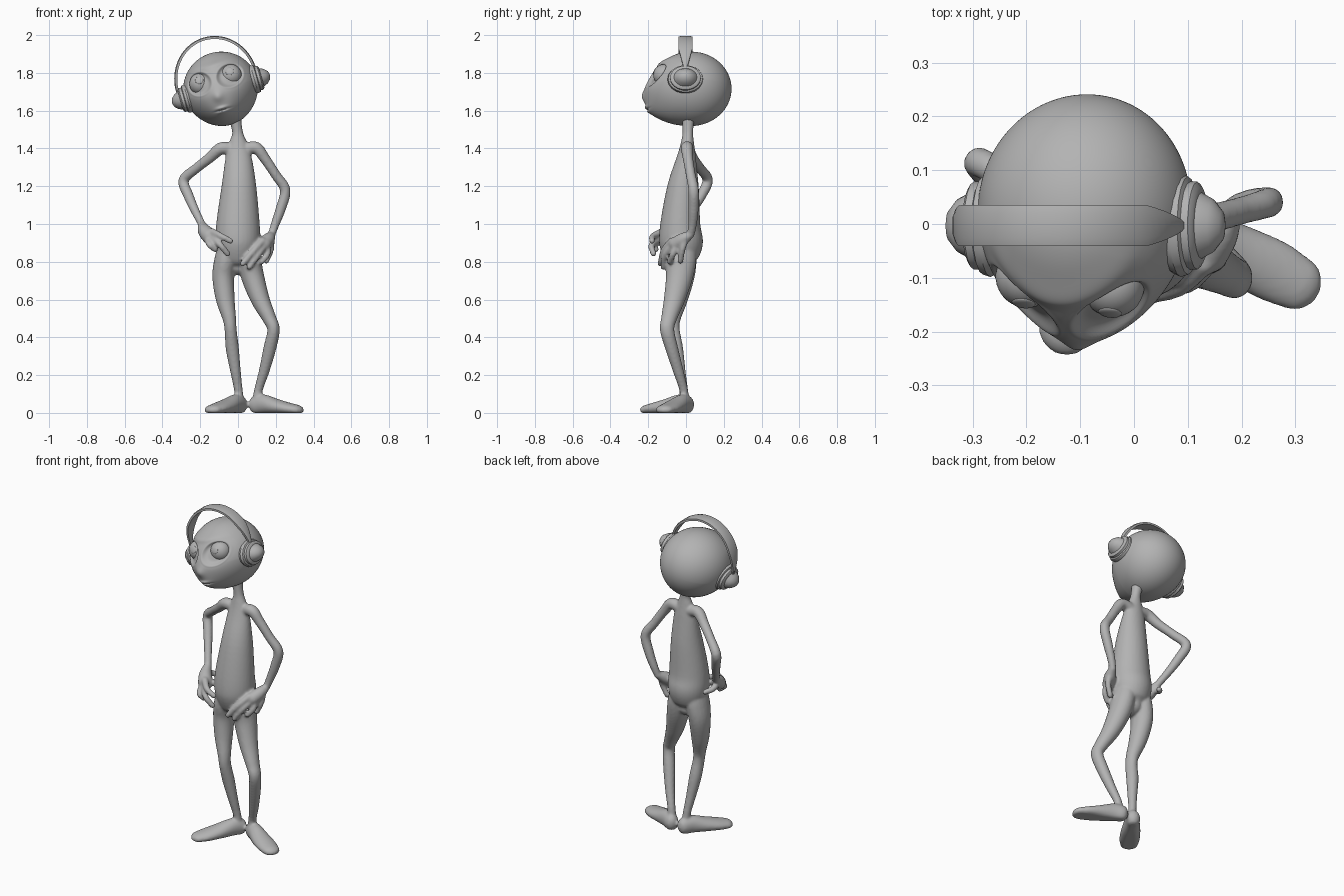
import bpy, bmesh
from math import sin, cos, pi, radians, exp
from mathutils import Vector, Matrix

cube = bpy.data.objects.get("Cube")
if cube:
    bpy.data.objects.remove(cube)

# One plain grey for everything
grey = bpy.data.materials.new("plain_grey")
grey.use_nodes = True
grey.diffuse_color = (0.45, 0.45, 0.45, 1)
grey.node_tree.nodes["Principled BSDF"].inputs["Base Color"].default_value = (0.45, 0.45, 0.45, 1)


def make_object(name, bm, matrix=Matrix(), sharp=180):
    bmesh.ops.recalc_face_normals(bm, faces=bm.faces[:])
    mesh = bpy.data.meshes.new(name)
    bm.to_mesh(mesh)
    bm.free()
    mesh.materials.append(grey)
    for p in mesh.polygons:
        p.use_smooth = True
    mesh.set_sharp_from_angle(angle=radians(sharp))
    obj = bpy.data.objects.new(name, mesh)
    bpy.context.collection.objects.link(obj)
    obj.matrix_world = matrix
    return obj


def bridge(bm, rings):
    for a, b in zip(rings, rings[1:]):
        for i in range(len(a)):
            j = (i + 1) % len(a)
            bm.faces.new((a[i], a[j], b[j], b[i]))
    bm.faces.new(rings[0])
    bm.faces.new(rings[-1])


def spline(points, steps=5):
    pts = [Vector(p if len(p) == 5 else (*p, p[3])) for p in points]
    pts = [pts[0] * 2 - pts[1]] + pts + [pts[-1] * 2 - pts[-2]]
    out = []
    for a, b, c, d in zip(pts, pts[1:], pts[2:], pts[3:]):
        for k in range(steps):
            t = k / steps
            out.append(0.5 * (2 * b + (c - a) * t + (2 * a - 5 * b + 4 * c - d) * t * t
                              + (3 * b - 3 * c + d - a) * t ** 3))
    return out + [pts[-2]]


def tube(bm, points, sides=20, floor=None):
    """Round-ended tube through (x, y, z, width[, depth]) points."""
    path = spline(points)
    pos = [Vector(p[:3]) for p in path]
    span = (pos[-1] - pos[0]).normalized()
    ref = Vector((0, 1, 0)) if abs(span.z) > 0.6 else Vector((0, 0, 1))
    n = len(path)
    rows = []
    for i, p in enumerate(path):
        t = (pos[min(i + 1, n - 1)] - pos[max(i - 1, 0)]).normalized()
        rows.append((pos[i], t, p[3], p[4]))

    def cap(row, sign):
        c, t, w, d = row
        length = w if floor is not None else min(w, d)
        return [(c + t * sign * sin(a) * length * 0.95, t, w * cos(a), d * cos(a))
                for a in (0.4, 0.75, 1.1, 1.4)]
    rows = cap(rows[0], -1)[::-1] + rows + cap(rows[-1], 1)
    rings = []
    for c, t, w, d in rows:
        u = t.cross(ref).normalized()
        v = t.cross(u)
        ring = []
        for k in range(sides):
            a = 2 * pi * k / sides
            q = c + u * cos(a) * w + v * sin(a) * d
            if floor is not None:
                q.z = max(q.z, floor)
            ring.append(bm.verts.new(q))
        rings.append(ring)
    bridge(bm, rings)


# Body: overlapping limbs fused into one skin
bm = bmesh.new()
tube(bm, [(-.02, .012, 1.58, .036), (-.003, .01, 1.49, .028), (0, .008, 1.435, .046, .034),
          (.003, .003, 1.36, .068, .049), (.005, -.015, 1.2, .092, .083),
          (0, -.03, 1.0, .115, .106), (0, -.026, .9, .117, .116), (0, -.024, .82, .096, .092),
          (0, -.02, .785, .06, .06)], 32)

# Arms
tube(bm, [(.03, .01, 1.395, .032), (.095, .005, 1.403, .033), (.14, .01, 1.35, .028),
          (.2, .025, 1.26, .026), (.25, .04, 1.18, .028), (.226, .04, 1.08, .027),
          (.197, .035, 1.0, .023), (.178, .025, .945, .02)])
tube(bm, [(-.03, .01, 1.395, .032), (-.09, .01, 1.4, .033), (-.15, .035, 1.35, .028),
          (-.22, .075, 1.295, .026), (-.288, .115, 1.232, .028), (-.262, .08, 1.15, .027),
          (-.227, .03, 1.07, .023), (-.192, -.02, 1.0, .02)])

# Left hand: palm, three fingers, thumb
tube(bm, [(.178, .025, .945, .021), (.162, -.015, .92, .034), (.138, -.055, .893, .038)])
tube(bm, [(.13, -.075, .91, .02), (.085, -.118, .86, .017), (.025, -.135, .79, .016)], 12)
tube(bm, [(.14, -.07, .885, .02), (.105, -.11, .835, .017), (.06, -.12, .772, .016)], 12)
tube(bm, [(.155, -.05, .885, .02), (.155, -.07, .84, .017), (.125, -.085, .8, .016)], 12)
tube(bm, [(.172, .0, .93, .02), (.175, -.018, .87, .017), (.15, -.03, .805, .016)], 12)

# Right hand: palm, three fingers, thumb
tube(bm, [(-.192, -.02, 1.0, .021), (-.178, -.065, .965, .036), (-.15, -.105, .935, .043)])
tube(bm, [(-.14, -.125, .96, .02), (-.088, -.175, .935, .017), (-.04, -.18, .91, .016)], 12)
tube(bm, [(-.14, -.13, .93, .02), (-.095, -.182, .89, .017), (-.055, -.172, .842, .016)], 12)
tube(bm, [(-.16, -.115, .92, .02), (-.15, -.165, .89, .017), (-.12, -.16, .865, .016)], 12)
tube(bm, [(-.185, -.05, .97, .02), (-.185, 0, .945, .018), (-.155, .035, .93, .016)], 12)

# Legs
tube(bm, [(.045, -.025, .9, .055, .075), (.06, -.028, .81, .062, .083), (.078, -.035, .72, .061, .072),
          (.118, -.062, .6, .05, .056), (.166, -.09, .5, .037, .042), (.188, -.1, .44, .033, .038),
          (.168, -.075, .34, .034), (.138, -.04, .22, .028), (.108, -.012, .12, .023), (.1, -.008, .05, .027)])
tube(bm, [(-.045, -.025, .9, .055, .075), (-.065, -.025, .81, .06, .082), (-.078, -.025, .72, .058, .07),
          (-.067, -.045, .6, .05, .054), (-.046, -.068, .5, .036, .04), (-.039, -.07, .44, .032, .037),
          (-.03, -.05, .34, .035), (-.013, -.03, .22, .028), (.002, -.012, .12, .023), (.008, -.008, .05, .027)])

# Feet, flat underneath
tube(bm, [(.096, .004, .042, .04, .05), (.135, -.02, .046, .044, .052), (.2, -.058, .034, .055, .041),
          (.258, -.087, .024, .058, .033), (.3, -.109, .018, .052, .028)], 24, 0)
tube(bm, [(.01, .004, .042, .04, .05), (-.015, -.035, .046, .044, .052), (-.06, -.1, .034, .055, .041),
          (-.1, -.158, .024, .058, .033), (-.127, -.195, .018, .052, .028)], 24, 0)

body = make_object("body", bm)
fuse = body.modifiers.new("fuse", 'REMESH')
fuse.mode = 'VOXEL'
fuse.voxel_size = 0.007
fuse.use_smooth_shade = True
relax = body.modifiers.new("relax", 'SMOOTH')
relax.factor = 0.5
relax.iterations = 6

# Head frame, tilted to one side and slightly turned
tilt = Matrix.Translation((-.09, .027, 1.715)) @ Matrix.Rotation(radians(-16), 4, 'Y')
head_frame = tilt @ Matrix.Rotation(radians(-6), 4, 'Z')
EYE_X, EYE_Z = 0.084, 0.056


def bump(x, z, cx, cz, wx, wz):
    return exp(-((x - cx) / wx) ** 2 - ((z - cz) / wz) ** 2)


def face_relief(x, z):
    """How far the face stands forward of the plain skull."""
    out = 0.036 * bump(x, z, 0, -.04, .15, .13)                        # broad face
    out += 0.032 * bump(x, z, 0, -.135, .085, .06)                     # muzzle and chin
    out += 0.014 * bump(x, z, 0, -.035, .028, .03)                     # nose
    out += 0.009 * bump(x, z, 0, -.098, .032, .009)                    # upper lip
    out += 0.008 * bump(x, z, 0, -.120, .026, .009)                    # lower lip
    out -= 0.008 * bump(x, z, 0, -.109, .034, .004)                    # mouth line
    out += 0.011 * bump(x, z, 0, .135, .15, .018)                      # brow
    for s in (-1, 1):
        r = (((x - s * EYE_X) / .062) ** 2 + ((z - EYE_Z) / .055) ** 2) ** 0.5
        out -= 0.028 / (1 + r ** 10)                                   # eye socket
        out += 0.004 * exp(-((r - 1.12) / .12) ** 2)                   # eyelid rim
    return out


# Head
bm = bmesh.new()
bmesh.ops.create_icosphere(bm, subdivisions=7, radius=1)
for v in bm.verts:
    d = v.co.copy()
    taper = 1 - 0.08 * max(0, -d.z)
    x, y, z = d.x * .2 * taper, d.y * .214, d.z * .197
    if d.y < 0:
        y -= face_relief(x, z) * min(1, -d.y * 3)
    v.co = (x, y, z)
make_object("head", bm, head_frame)

# Eyes, looking up
for side, s in (("right", -1), ("left", 1)):
    bm = bmesh.new()
    centre = Vector((s * EYE_X, -.134, EYE_Z))
    bmesh.ops.create_uvsphere(bm, u_segments=32, v_segments=20, radius=.058,
                              matrix=Matrix.Translation(centre))
    gaze = Vector((.1, -1, .42)).normalized()
    aim = gaze.to_track_quat('Z', 'Y').to_matrix().to_4x4()
    bmesh.ops.create_uvsphere(bm, u_segments=24, v_segments=12, radius=.022,
                              matrix=Matrix.Translation(centre + gaze * .053) @ aim
                              @ Matrix.Diagonal((1, 1, .3, 1)))
    make_object(side + "_eye", bm, head_frame)

# Headphone cups: stepped lathe profile (distance from centre, radius)
profile = [(.16, .06), (.17, .084), (.184, .09), (.198, .086), (.202, .077), (.216, .077),
           (.222, .068), (.224, .058), (.246, .047), (.264, .026), (.269, .006)]
for side, s in (("right", -1), ("left", 1)):
    bm = bmesh.new()
    rings = [[bm.verts.new((s * h, r * 1.06 * cos(2 * pi * k / 18) - .03, r * .86 * sin(2 * pi * k / 18)))
              for k in range(18)] for h, r in profile]
    bridge(bm, rings)
    make_object(side + "_ear_cup", bm, tilt, 35)

# Headphone band: strap, wide on top and narrow at the ends
bm = bmesh.new()
rings = []
for k in range(41):
    a = radians(-6 + 192 * k / 40)
    half = .01 + .028 * min(1, max(0, sin(a) - .05) * 2)
    ring = []
    for y, lift in ((-half, -.009), (-half, .003), (-half * .6, .007),
                    (half * .6, .007), (half, .003), (half, -.009)):
        ring.append(bm.verts.new((-.012 + (.214 + lift) * cos(a), y - .03,
                                  .05 + (.23 + lift) * sin(a))))
    rings.append(ring)
bridge(bm, rings)
make_object("headphone_band", bm, tilt, 35)
